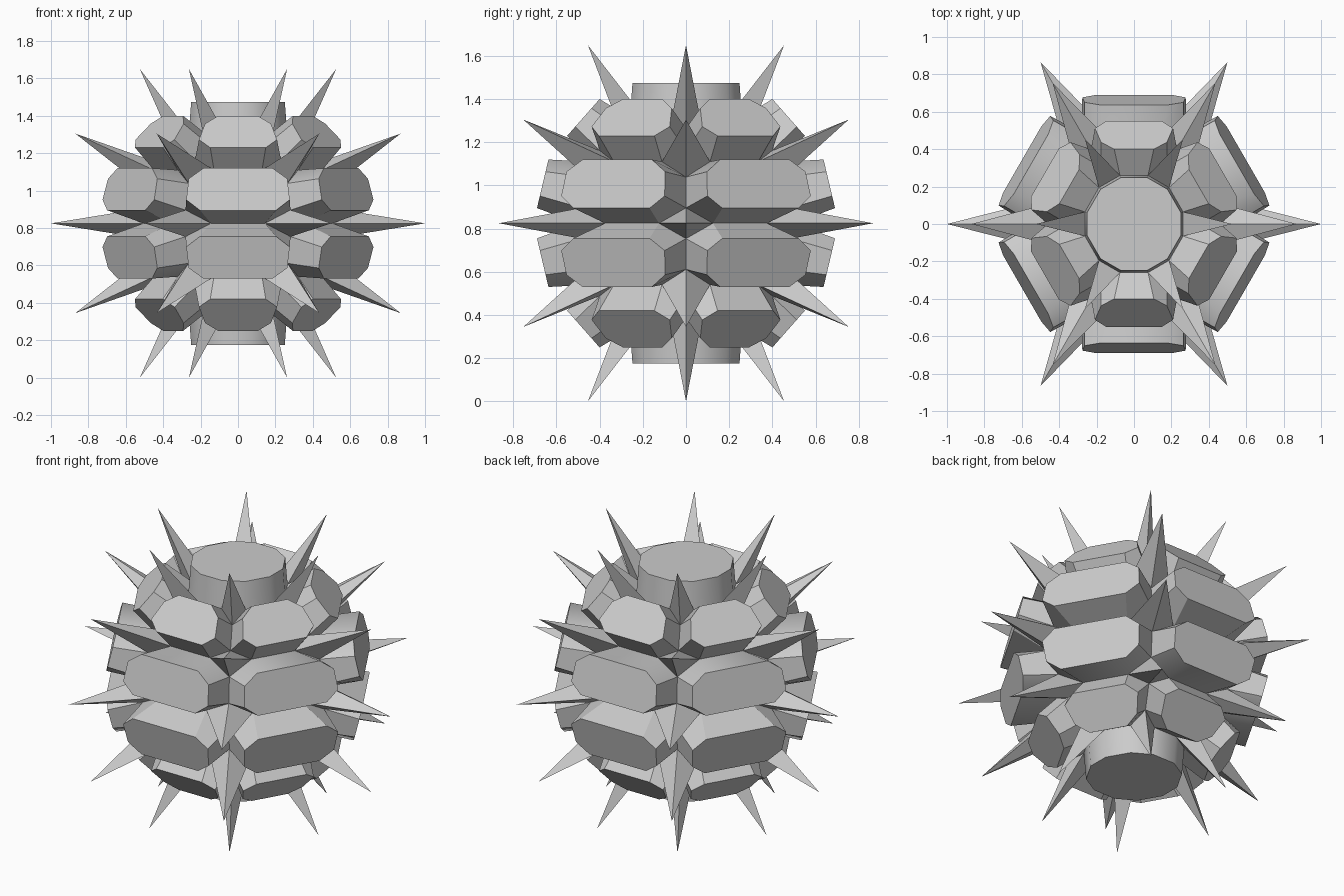
import bpy, bmesh, math
from mathutils import Vector

if "Cube" in bpy.data.objects:
    bpy.data.objects.remove(bpy.data.objects["Cube"])

CZ = 0.825
STEP = math.pi / 3
# ring corners of the core (radius, height), spike tips, and plate profiles
CORE = [(0.577, 0.0), (0.514, 0.285), (0.30, 0.49)]
TIPS = [(1.0, 0.0), (0.87, 0.48), (0.525, 0.825)]
# plate: (apothem, height, half width) at lower and upper edge, corner cut
PLATES = [((0.69, 0.07, 0.283), (0.637, 0.295, 0.257), 0.14),
          ((0.55, 0.405, 0.225), (0.40, 0.575, 0.16), 0.17)]
CAP_R, CAP_Z = 0.286, 0.65

bm = bmesh.new()
cache = {}


def vert(p):
    key = tuple(round(c, 4) + 0.0 for c in p)
    if key not in cache:
        cache[key] = bm.verts.new(p)
    return cache[key]


def ring_point(table, i, j):
    r, z = table[abs(i)]
    a = (j % 6) * STEP
    return Vector((r * math.cos(a), r * math.sin(a), CZ + math.copysign(z, i)))


def plate_point(row, side, a, sz):
    ap, h, w = row
    return Vector((ap * math.cos(a) - side * w * math.sin(a),
                   ap * math.sin(a) + side * w * math.cos(a), CZ + sz * h))


def clip(corners, cuts):
    """Cut every corner; cuts[k] is the fraction for the edge k -> k+1."""
    n, out = len(corners), []
    for k, c in enumerate(corners):
        out.append(c.lerp(corners[k - 1], cuts[k - 1]))
        out.append(c.lerp(corners[(k + 1) % n], cuts[k]))
    return out


def raise_plate(base, top):
    b, t = [vert(p) for p in base], [vert(p) for p in top]
    for k in range(len(b)):
        m = (k + 1) % len(b)
        bm.faces.new((b[k], b[m], t[m], t[k]))
    bm.faces.new(t)


for s in (1, -1):
    # side plates in two bands above and below the equator
    for i, (low, high, cut) in enumerate(PLATES):
        for j in range(6):
            base = [ring_point(CORE, s * i, j), ring_point(CORE, s * i, j + 1),
                    ring_point(CORE, s * (i + 1), j + 1), ring_point(CORE, s * (i + 1), j)]
            a = (j + 0.5) * STEP
            top = [plate_point(low, -1, a, s), plate_point(low, 1, a, s),
                   plate_point(high, 1, a, s), plate_point(high, -1, a, s)]
            raise_plate(clip(base, [0.25] * 4), clip(top, [cut, 0.25] * 2))
    # round end cap
    base = [ring_point(CORE, s * 2, j) for j in range(6)]
    top = [Vector((CAP_R * math.cos(j * STEP), CAP_R * math.sin(j * STEP), CZ + s * CAP_Z))
           for j in range(6)]
    raise_plate(clip(base, [0.25] * 6), clip(top, [0.25] * 6))

# spikes on every core corner: four-sided, three-sided next to the caps
for i in range(-2, 3):
    for j in range(6):
        c = ring_point(CORE, i, j)
        around = [(i, j - 1), (i + 1, j), (i, j + 1), (i - 1, j)]
        foot = [vert(c.lerp(ring_point(CORE, *n), 0.25)) for n in around if abs(n[0]) < 3]
        tip = vert(ring_point(TIPS, i, j))
        for k in range(len(foot)):
            bm.faces.new((foot[k - 1], foot[k], tip))

bmesh.ops.recalc_face_normals(bm, faces=bm.faces)
mesh = bpy.data.meshes.new("spiked_ball")
bm.to_mesh(mesh)
bm.free()
ball = bpy.data.objects.new("spiked_ball", mesh)
bpy.context.collection.objects.link(ball)
bpy.context.view_layer.objects.active = ball
ball.select_set(True)
bpy.ops.object.shade_smooth_by_angle(angle=math.radians(32))
